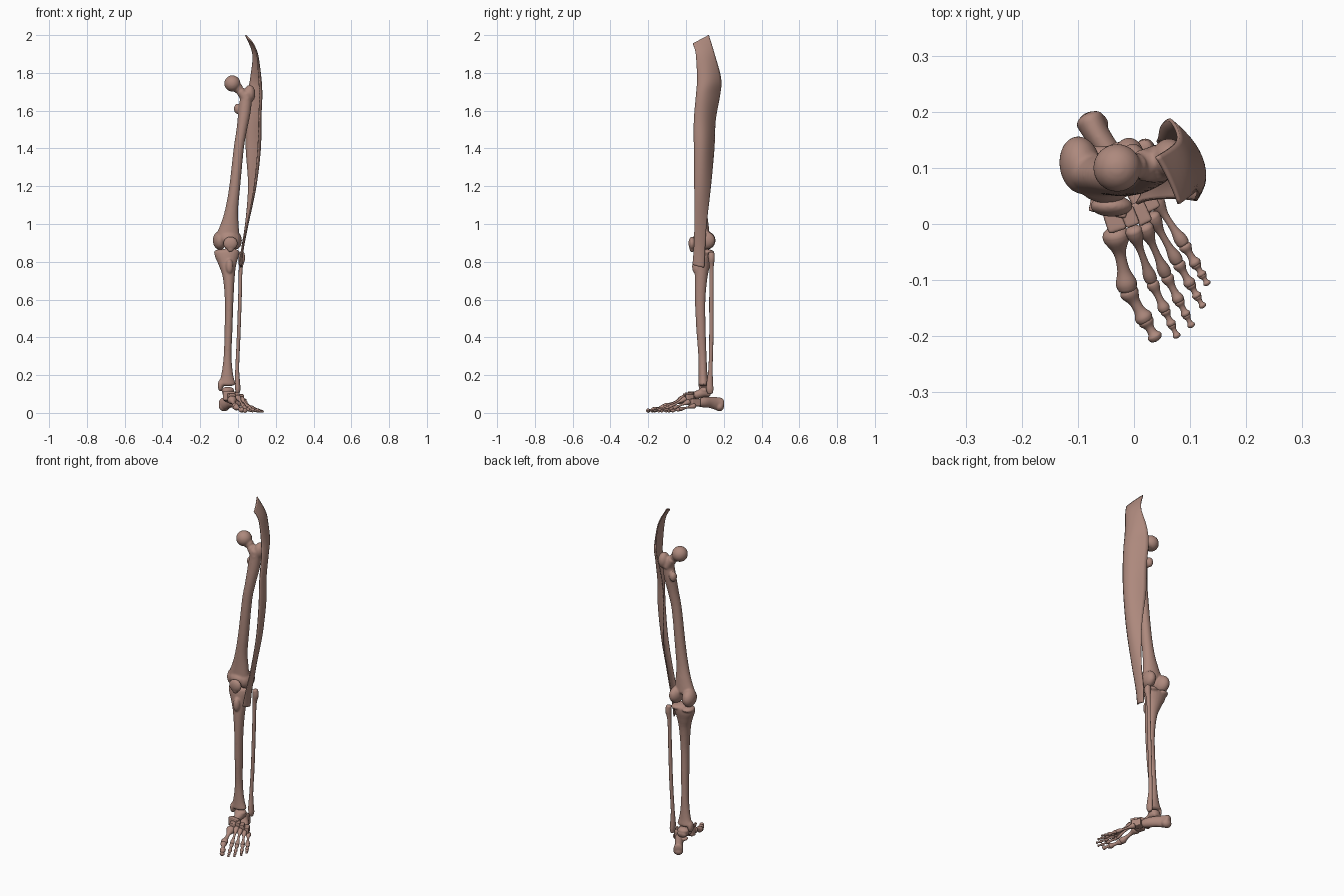
import bpy, bmesh, math
from mathutils import Vector, Matrix

mat = bpy.data.materials.new("bone")
mat.diffuse_color = (0.42, 0.25, 0.205, 1)


def spline(rows, steps):
    """Catmull-Rom interpolation of rows of numbers."""
    out = []
    for i in range(len(rows) - 1):
        p0, p1, p2, p3 = rows[max(i - 1, 0)], rows[i], rows[i + 1], rows[min(i + 2, len(rows) - 1)]
        for k in range(steps):
            t = k / steps
            out.append([0.5 * (2 * b + (c - a) * t + (2 * a - 5 * b + 4 * c - d) * t * t
                               + (3 * b - a - 3 * c + d) * t ** 3)
                        for a, b, c, d in zip(p0, p1, p2, p3)])
    return out + [list(rows[-1])]


def tube(bm, rows, steps=5, sides=20, dome=0.5):
    """Domed tube through (x, y, z, half width, half depth) rows."""
    pts = spline(rows, steps)
    rings = []
    n = len(pts)
    for i, p in enumerate(pts):
        t = (Vector(pts[min(i + 1, n - 1)][:3]) - Vector(pts[max(i - 1, 0)][:3])).normalized()
        u = Vector((0, 1, 0) if abs(t.z) > 0.75 else (0, 0, 1)).cross(t).normalized()
        v = t.cross(u)
        c, a, b = Vector(p[:3]), p[3], p[4]
        group = [(c, 1.0)]
        if i in (0, n - 1):
            sgn = -1 if i == 0 else 1
            angs = [math.radians(d) for d in (25, 50, 72)]
            group += [(c + t * sgn * dome * min(a, b) * math.sin(g), math.cos(g)) for g in angs]
            if i == 0:
                group.reverse()
        for q, s in group:
            rings.append([bm.verts.new(q + (u * a * math.cos(w) + v * b * math.sin(w)) * s)
                          for w in (2 * math.pi * k / sides for k in range(sides))])
    for r, s in zip(rings, rings[1:]):
        for k in range(sides):
            bm.faces.new((r[k], r[(k + 1) % sides], s[(k + 1) % sides], s[k]))
    bm.faces.new(rings[0][::-1])
    bm.faces.new(rings[-1])


def ball(bm, c, r, turn=0):
    m = Matrix.Translation(c) @ Matrix.Rotation(math.radians(turn), 4, 'Z') @ Matrix.Diagonal((*r, 1))
    bmesh.ops.create_uvsphere(bm, u_segments=24, v_segments=16, radius=1, matrix=m)


def finish(name, bm, voxel=0, smooth=6):
    bmesh.ops.recalc_face_normals(bm, faces=bm.faces)
    for f in bm.faces:
        f.smooth = True
    me = bpy.data.meshes.new(name)
    bm.to_mesh(me)
    bm.free()
    me.materials.append(mat)
    ob = bpy.data.objects.new(name, me)
    bpy.context.collection.objects.link(ob)
    if voxel:
        r = ob.modifiers.new("fuse", 'REMESH')
        r.mode, r.voxel_size, r.use_smooth_shade = 'VOXEL', voxel, True
        s = ob.modifiers.new("soften", 'SMOOTH')
        s.factor, s.iterations = 0.5, smooth
    return ob


def bone(name, tubes=(), balls=(), voxel=0, smooth=6):
    bm = bmesh.new()
    for t in tubes:
        tube(bm, t)
    for b in balls:
        ball(bm, *b)
    return finish(name, bm, voxel, smooth)


# Thigh bone: shaft, neck, head, trochanters and condyles
bone("thigh_bone",
     [[(.045, .105, 1.69, .03, .03), (.035, .1, 1.6, .033, .033), (.02, .088, 1.5, .028, .03),
       (.004, .08, 1.4, .027, .028), (-.017, .078, 1.2, .029, .029), (-.033, .08, 1.08, .034, .03),
       (-.043, .085, 1.0, .047, .034), (-.052, .088, .94, .062, .038)],
      [(.045, .107, 1.66, .03, .036), (.012, .104, 1.705, .024, .028), (-.02, .1, 1.738, .027, .027)]],
     [((-.03, .1, 1.744), (.043, .043, .043)), ((.062, .117, 1.69), (.03, .036, .046)),
      ((-.002, .122, 1.61), (.02, .022, .028)), ((-.096, .105, .913), (.037, .052, .05), 8),
      ((-.013, .102, .913), (.033, .053, .048), -8), ((-.05, .072, .922), (.05, .035, .036))], .005)

# Kneecap
bone("kneecap", balls=[((-.04, .032, .897), (.038, .019, .036)), ((-.04, .032, .875), (.02, .014, .025))],
     voxel=.004)

# Shin bone: plateau, shaft, tuberosity and inner ankle
bone("shin_bone",
     [[(-.06, .1, .85, .066, .04), (-.058, .097, .825, .062, .041), (-.055, .09, .785, .047, .038),
       (-.049, .08, .72, .032, .034), (-.047, .075, .6, .023, .028), (-.05, .079, .45, .021, .025),
       (-.055, .087, .3, .021, .022), (-.057, .09, .2, .032, .024), (-.058, .092, .155, .046, .028)]],
     [((-.093, .11, .85), (.034, .04, .016)), ((-.024, .11, .85), (.034, .038, .016)),
      ((-.045, .052, .775), (.02, .02, .04)), ((-.093, .088, .145), (.014, .022, .032))], .0045)

# Calf bone
bone("calf_bone",
     [[(.018, .134, .845, .015, .016), (.02, .135, .815, .017, .017), (.014, .135, .76, .01, .011),
       (.01, .134, .6, .0095, .011), (.003, .134, .4, .0095, .011), (-.004, .13, .24, .01, .011),
       (-.003, .126, .16, .014, .017), (-.001, .126, .125, .014, .019), (-.002, .128, .105, .01, .014)]])

# Hindfoot: heel and ankle bones
bone("heel_bone",
     [[(-.079, .185, .046, .026, .034), (-.066, .16, .05, .023, .034), (-.045, .128, .056, .022, .03),
       (-.022, .095, .056, .024, .028), (-.006, .07, .054, .02, .022)]],
     [((-.073, .177, .033), (.028, .024, .025)), ((-.06, .1, .072), (.02, .02, .012))], .004)
bone("ankle_bone",
     [[(-.056, .122, .1, .026, .018), (-.053, .095, .108, .03, .026), (-.05, .07, .1, .022, .022),
       (-.049, .052, .094, .026, .022)]], [((-.054, .1, .12), (.034, .03, .018))], .004)

# Midfoot bones: centre, half sizes, turn
for name, c, r, turn in [
        ("boat_bone", (-.045, .03, .09), (.034, .014, .024), -12),
        ("inner_wedge_bone", (-.035, .008, .077), (.017, .022, .026), 18),
        ("middle_wedge_bone", (-.008, .013, .09), (.013, .018, .018), 22),
        ("outer_wedge_bone", (.013, .02, .08), (.013, .021, .019), 25),
        ("cube_bone", (.016, .045, .055), (.022, .027, .02), 28)]:
    bm = bmesh.new()
    bmesh.ops.create_cube(bm, size=2, matrix=Matrix.Translation(c)
                          @ Matrix.Rotation(math.radians(turn), 4, 'Z') @ Matrix.Diagonal((*r, 1)))
    finish(name, bm, .003, 14)


def long_bone(name, a, b, w, waist=0.55, base=1.0):
    """Small foot bone, flared at both ends."""
    a, b = Vector(a), Vector(b)
    prof = [(0.06, base), (0.16, base * .95), (.38, waist), (.65, waist), (.85, .92), (.95, .9)]
    bm = bmesh.new()
    tube(bm, [(*a.lerp(b, t), w * s, w * s * .92) for t, s in prof], 4, 16, .6)
    finish(name, bm)


# Five rays: long foot bone start, end, toe tip, radius, toe joints as fractions
rays = [((-.034, -.012, .072), (-.011, -.118, .03), (.039, -.204, .011), .02, (0, .63, 1)),
        ((-.003, -.006, .086), (.032, -.104, .03), (.077, -.201, .009), .0125, (0, .52, .78, 1)),
        ((.017, -.001, .077), (.058, -.093, .027), (.103, -.182, .009), .0125, (0, .5, .78, 1)),
        ((.029, .018, .06), (.079, -.07, .023), (.123, -.147, .008), .0125, (0, .5, .77, 1)),
        ((.034, .048, .038), (.09, -.038, .018), (.131, -.107, .008), .0125, (0, .5, .77, 1))]
for i, (a, b, tip, w, cuts) in enumerate(rays, 1):
    long_bone(f"long_foot_bone_{i}", a, b, w, .55, 1.2)
    b, tip = Vector(b), Vector(tip)
    # Toes droop quickly to the ground, then run flat
    def at(t):
        p = b.lerp(tip, t)
        p.z = tip.z + (b.z - tip.z) * (1 - t) ** 1.4
        return p
    for j, (s, e) in enumerate(zip(cuts, cuts[1:])):
        ww = w * (.92, .74, .6)[j] if i > 1 else w * (.85, .7)[j]
        p, q = at(s), at(e)
        p.z, q.z = max(p.z, ww), max(q.z, ww * .85)
        long_bone(f"toe_{i}_bone_{j + 1}", p, q, ww, .6)

# Outer thigh band: rear edge, outermost line and front edge per level
levels = [(.04, .12, 2.0, .062, .08, 1.978, .08, .036, 1.955),
          (.078, .15, 1.9, .1, .1, 1.9, .1, .052, 1.9),
          (.066, .184, 1.77, .117, .12, 1.77, .11, .06, 1.77),
          (.05, .178, 1.68, .119, .11, 1.68, .114, .054, 1.68),
          (.044, .155, 1.55, .113, .1, 1.55, .11, .043, 1.55),
          (.042, .148, 1.4, .112, .098, 1.4, .105, .043, 1.4),
          (.055, .13, 1.2, .092, .088, 1.2, .086, .045, 1.2),
          (.04, .108, 1.0, .052, .077, 1.0, .05, .045, 1.0),
          (.02, .1, .87, .028, .07, .87, .02, .042, .87),
          (.012, .095, .77, .018, .067, .775, .005, .036, .785)]
bm = bmesh.new()
grid = []
for r in spline(levels, 6):
    p, m, f = Vector(r[:3]), Vector(r[3:6]), Vector(r[6:])
    grid.append([bm.verts.new(p * (2 * t - 1) * (t - 1) + m * 4 * t * (1 - t) + f * t * (2 * t - 1))
                 for t in (k / 12 for k in range(13))])
for r, s in zip(grid, grid[1:]):
    for k in range(12):
        bm.faces.new((r[k], r[k + 1], s[k + 1], s[k]))
band = finish("outer_thigh_band", bm)
thick = band.modifiers.new("thickness", 'SOLIDIFY')
thick.thickness, thick.offset = .006, 0
